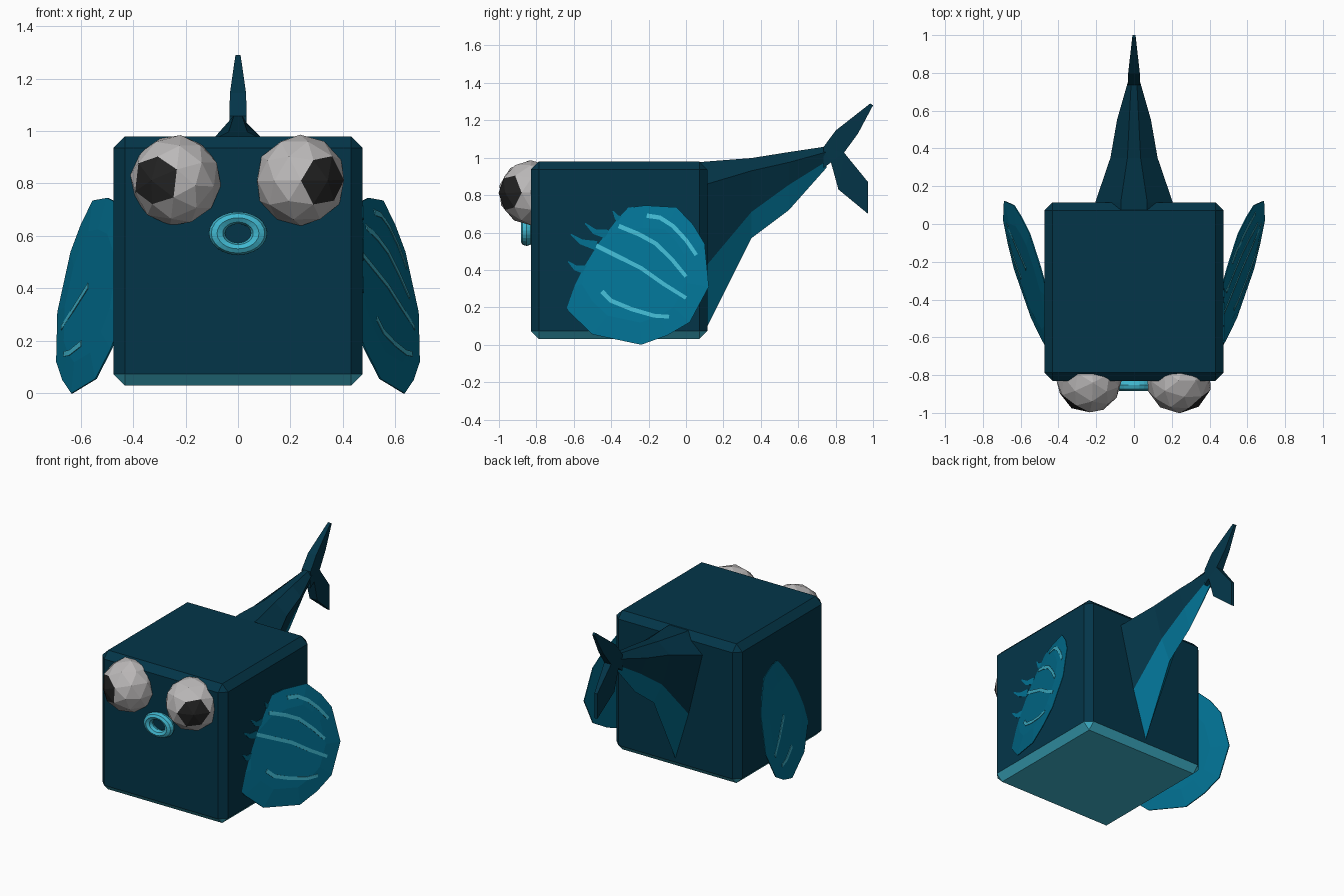
import bpy, bmesh, math
from mathutils import Vector

if "Cube" in bpy.data.objects:
    bpy.data.objects.remove(bpy.data.objects["Cube"])


def mat(name, rgb):
    m = bpy.data.materials.new(name)
    m.diffuse_color = (*rgb, 1)
    m.use_nodes = True
    m.node_tree.nodes["Principled BSDF"].inputs["Base Color"].default_value = m.diffuse_color
    return m


NAVY = mat("deep navy", (0.001, 0.036, 0.066))
TEAL = mat("fin teal", (0.0005, 0.165, 0.29))
LIGHT = mat("light aqua", (0.052, 0.47, 0.62))
WHITE = mat("eye grey white", (0.50, 0.485, 0.485))
BLACK = mat("pupil black", (0.016, 0.016, 0.016))


def finish(name, bm, *mats):
    bmesh.ops.recalc_face_normals(bm, faces=bm.faces[:])
    me = bpy.data.meshes.new(name)
    bm.to_mesh(me)
    bm.free()
    for m in mats:
        me.materials.append(m)
    ob = bpy.data.objects.new(name, me)
    bpy.context.collection.objects.link(ob)
    return ob


def prism(name, outline, x_in, x_out, material):
    """Solid between two copies of a (y, z) outline, x given by functions."""
    bm = bmesh.new()
    a = [bm.verts.new((x_in(y, z), y, z)) for y, z in outline]
    b = [bm.verts.new((x_out(y, z), y, z)) for y, z in outline]
    n = len(outline)
    caps = [bm.faces.new(a[::-1]), bm.faces.new(b)]
    for i in range(n):
        j = (i + 1) % n
        bm.faces.new((a[i], a[j], b[j], b[i]))
    bmesh.ops.recalc_face_normals(bm, faces=bm.faces[:])
    bmesh.ops.triangulate(bm, faces=caps)
    return finish(name, bm, material)


def ribbon_parts(path, w0, w1):
    """Quads of a band along a (y, z) path, width going from w0 to w1."""
    n = len(path)
    sides = []
    for i, p in enumerate(path):
        p = Vector(p)
        d = (Vector(path[min(i + 1, n - 1)]) - Vector(path[max(i - 1, 0)])).normalized()
        off = Vector((-d.y, d.x)) * (w0 + (w1 - w0) * i / (n - 1)) / 2
        sides.append((tuple(p + off), tuple(p - off)))
    return [l for l, r in sides] + [r for l, r in reversed(sides)]


# Body: bevelled cube with a pale underside
bm = bmesh.new()
bmesh.ops.create_cube(bm, size=1)
for v in bm.verts:
    v.co = Vector((v.co.x * 0.95, v.co.y * 0.945 - 0.3575, v.co.z * 0.95 + 0.505))
bmesh.ops.bevel(bm, geom=bm.edges[:], offset=0.044, segments=1, affect='EDGES')
bm.normal_update()
for f in bm.faces:
    f.material_index = 1 if f.normal.z < -0.3 else 0
finish("body", bm, NAVY, LIGHT)

# Eyes: low-poly balls, pupil is the ring of faces round one vertex
for s, out in ((-1, 0.53), (1, 0.60)):
    bm = bmesh.new()
    bmesh.ops.create_icosphere(bm, subdivisions=2, radius=0.174)
    pole = next(v for v in bm.verts if len(v.link_edges) == 6)
    for f in pole.link_faces:
        f.material_index = 1
    look = Vector((s * out, -math.sqrt(1 - out * out), 0))
    rot = pole.co.normalized().rotation_difference(look)
    for v in bm.verts:
        v.co = rot @ v.co + Vector((s * 0.238, -0.828, 0.812))
    finish("eye_left" if s < 0 else "eye_right", bm, WHITE, BLACK)

# Mouth: flattened ring of lips
bpy.ops.mesh.primitive_torus_add(major_segments=24, minor_segments=8,
                                 major_radius=0.08, minor_radius=0.031,
                                 location=(0, -0.852, 0.61),
                                 rotation=(math.pi / 2, 0, 0))
mouth = bpy.context.object
mouth.name = "mouth"
mouth.scale = (1, 0.74, 1)
mouth.data.materials.append(LIGHT)

# Side fins: tilted lens-shaped discs leaning out, with ribs and light stripes
FIN = [(-0.22, 0.745), (-0.05, 0.735), (0.04, 0.64), (0.10, 0.54), (0.122, 0.31),
       (0.02, 0.12), (-0.10, 0.05), (-0.24, 0.0), (-0.50, 0.055), (-0.62, 0.17),
       (-0.70, 0.30), (-0.68, 0.45), (-0.57, 0.62), (-0.40, 0.72)]
STRIPES = [[(-0.21, 0.69), (-0.14, 0.68), (-0.07, 0.635), (0.0, 0.56), (0.055, 0.48)],
           [(-0.36, 0.635), (-0.25, 0.59), (-0.16, 0.54), (-0.07, 0.45), (0.0, 0.365)],
           [(-0.48, 0.53), (-0.36, 0.47), (-0.24, 0.41), (-0.12, 0.325), (0.0, 0.25)],
           [(-0.45, 0.285), (-0.40, 0.235), (-0.29, 0.19), (-0.17, 0.155), (-0.09, 0.15)]]
LEFT_STRIPES = [STRIPES[2][2:], STRIPES[3][2:]]
RIBS = [[(-0.33, 0.66), (-0.37, 0.68), (-0.39, 0.715)],
        [(-0.42, 0.59), (-0.49, 0.605), (-0.54, 0.65)],
        [(-0.48, 0.53), (-0.56, 0.55), (-0.615, 0.59)],
        [(-0.53, 0.40), (-0.59, 0.41), (-0.63, 0.445)]]
MID = Vector((-0.25, 0.37))
CORE = 0.68                                    # size of the flat middle
RIM, BULGE = 0.003, 0.013


def lens(y, z):
    """Half thickness of the fin at a point."""
    p, r = Vector((y, z)) - MID, 0
    for a, b in zip(FIN, FIN[1:] + FIN[:1]):
        e = Vector(b) - Vector(a)
        n = Vector((-e.y, e.x))
        r = max(r, n.dot(p) / n.dot(Vector(a) - MID))
    return RIM + BULGE * min(1, max(0, (1 - r) / (1 - CORE)))


def plane(y, z):
    return 0.707 + 0.31 * y - 0.19 * z


for s, side in ((-1, "left"), (1, "right")):
    bm = bmesh.new()
    core = [tuple(MID + (Vector(p) - MID) * CORE) for p in FIN]
    loops = [[bm.verts.new((s * (plane(y, z) + k), y, z)) for y, z in pts]
             for pts, k in ((core, -RIM - BULGE), (FIN, -RIM), (FIN, RIM), (core, RIM + BULGE))]
    for a, b in zip(loops, loops[1:]):
        for i in range(len(FIN)):
            j = (i + 1) % len(FIN)
            bm.faces.new((a[i], a[j], b[j], b[i]))
    bm.faces.new(loops[0])
    bm.faces.new(loops[-1])
    finish("side_fin_" + side, bm, TEAL)

    for i, path in enumerate(STRIPES if s > 0 else LEFT_STRIPES):
        prism(f"fin_stripe_{side}_{i}", ribbon_parts(path, 0.024, 0.02),
              lambda y, z: s * (plane(y, z) + lens(y, z) - 0.002),
              lambda y, z: s * (plane(y, z) + lens(y, z) + 0.003), LIGHT)

# Rib tips lying on the body in front of the right fin
for i, path in enumerate(RIBS):
    prism(f"fin_rib_{i}", ribbon_parts(path, 0.05, 0.006),
          lambda y, z: 0.472, lambda y, z: 0.478, TEAL)

# Tail: lofted sections (y, top half width, top z, wide, z, low, z, keel z)
SECTIONS = [(0.07, 0.07, 0.976, 0.215, 0.85, 0.105, 0.38, 0.06),
            (0.115, 0.07, 0.98, 0.205, 0.86, 0.10, 0.43, 0.10),
            (0.35, 0.035, 0.998, 0.125, 0.93, 0.065, 0.71, 0.57),
            (0.55, 0.025, 1.03, 0.09, 0.975, 0.045, 0.855, 0.72),
            (0.75, 0.015, 1.06, 0.033, 1.03, 0.022, 0.98, 0.945)]
bm = bmesh.new()
rings = []
for y, wt, zt, w, z, wl, zl, zk in SECTIONS:
    pts = [(wt, zt), (w, z), (wl, zl), (0, zk), (-wl, zl), (-w, z), (-wt, zt)]
    rings.append([bm.verts.new((px, y, pz)) for px, pz in pts])
for a, b in zip(rings, rings[1:]):
    for i in range(7):
        j = (i + 1) % 7
        f = bm.faces.new((a[i], a[j], b[j], b[i]))
        f.material_index = 1 if i in (2, 3) else 0   # teal keel
bm.faces.new(rings[0])
bm.faces.new(rings[-1])
finish("tail", bm, NAVY, TEAL)

# Tail fin: forked blade thinning towards the tips
FORK = [(0.735, 1.057), (0.80, 1.145), (0.985, 1.29), (1.0, 1.28), (0.92, 1.13),
        (0.845, 1.027), (0.973, 0.87), (0.973, 0.70), (0.815, 0.83), (0.775, 0.975),
        (0.735, 0.945)]


def thick(y, z):
    return 0.033 - 0.025 * min(1, max(0, (y - 0.78) / 0.22))


prism("tail_fin", FORK, lambda y, z: -thick(y, z), thick, NAVY)
